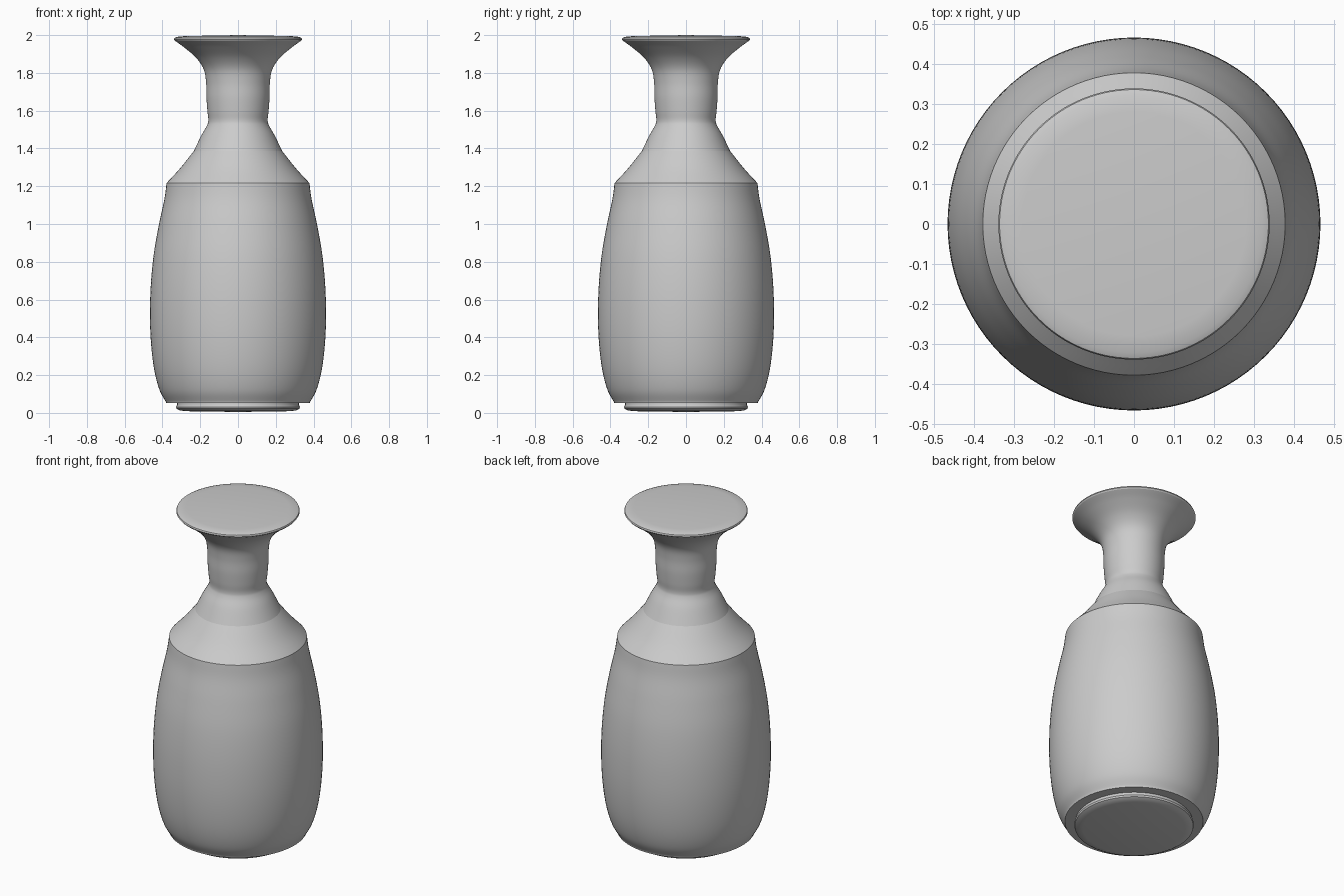
import bpy, bmesh, math
from mathutils import Vector

if "Cube" in bpy.data.objects:
    bpy.data.objects.remove(bpy.data.objects["Cube"])

SIDES = 96


def smooth_profile(pts, steps=6):
    """Catmull-Rom curve through (radius, height) points."""
    p = [Vector(q) for q in pts]
    p = [2 * p[0] - p[1]] + p + [2 * p[-1] - p[-2]]
    out = []
    for i in range(1, len(p) - 2):
        a, b, c, d = p[i - 1:i + 3]
        for k in range(steps):
            t = k / steps
            out.append(0.5 * (2 * b + (c - a) * t + (2 * a - 5 * b + 4 * c - d) * t * t
                              + (3 * b - a - 3 * c + d) * t ** 3))
    out.append(p[-2])
    return out


def lathe(name, profile):
    """Spin a (radius, height) profile, running upwards, around z."""
    bm = bmesh.new()
    verts = [bm.verts.new((r, 0, z)) for r, z in profile]
    edges = [bm.edges.new(e) for e in zip(verts, verts[1:])]
    bmesh.ops.spin(bm, geom=verts + edges, cent=(0, 0, 0), axis=(0, 0, 1),
                   angle=math.tau, steps=SIDES)
    bmesh.ops.remove_doubles(bm, verts=bm.verts, dist=1e-5)
    bmesh.ops.recalc_face_normals(bm, faces=bm.faces)
    # open surfaces: make the normals point away from the middle
    f = max(bm.faces, key=lambda f: f.calc_center_median().xy.length)
    c = f.calc_center_median()
    if f.normal.dot(Vector((c.x, c.y, 0))) < 0:
        bmesh.ops.reverse_faces(bm, faces=bm.faces)
    me = bpy.data.meshes.new(name)
    bm.to_mesh(me)
    bm.free()
    ob = bpy.data.objects.new(name, me)
    bpy.context.collection.objects.link(ob)
    bpy.context.view_layer.objects.active = ob
    ob.select_set(True)
    bpy.ops.object.shade_smooth_by_angle(angle=math.radians(35))
    ob.select_set(False)


# Foot disc with rounded rim
lathe("foot", [(0, 0.005), (0.28, 0.009), (0.31, 0.014), (0.325, 0.022),
               (0.328, 0.032), (0.322, 0.042), (0.322, 0.052)])

# Body: flat underside, then the swelling wall
lathe("body", [(0.322, 0.052), (0.38, 0.052)] + smooth_profile([
    (0.38, 0.055), (0.415, 0.12), (0.442, 0.22), (0.459, 0.35), (0.466, 0.5),
    (0.462, 0.67), (0.446, 0.84), (0.418, 1.0), (0.39, 1.13), (0.378, 1.217)]))

# Sloping shoulder
lathe("shoulder", smooth_profile([(0.378, 1.217), (0.308, 1.293), (0.234, 1.386)]))

# Neck with flared mouth
lathe("neck", smooth_profile([
    (0.234, 1.386), (0.195, 1.467), (0.165, 1.52), (0.157, 1.55), (0.162, 1.60),
    (0.167, 1.67), (0.169, 1.75), (0.182, 1.82), (0.222, 1.88), (0.285, 1.935),
    (0.334, 1.97)]))

# Closed, slightly domed top with rounded lip
lathe("top_cap", [(0.334, 1.97), (0.339, 1.977), (0.336, 1.985), (0.322, 1.991),
                  (0.28, 1.995), (0, 2.0)])
